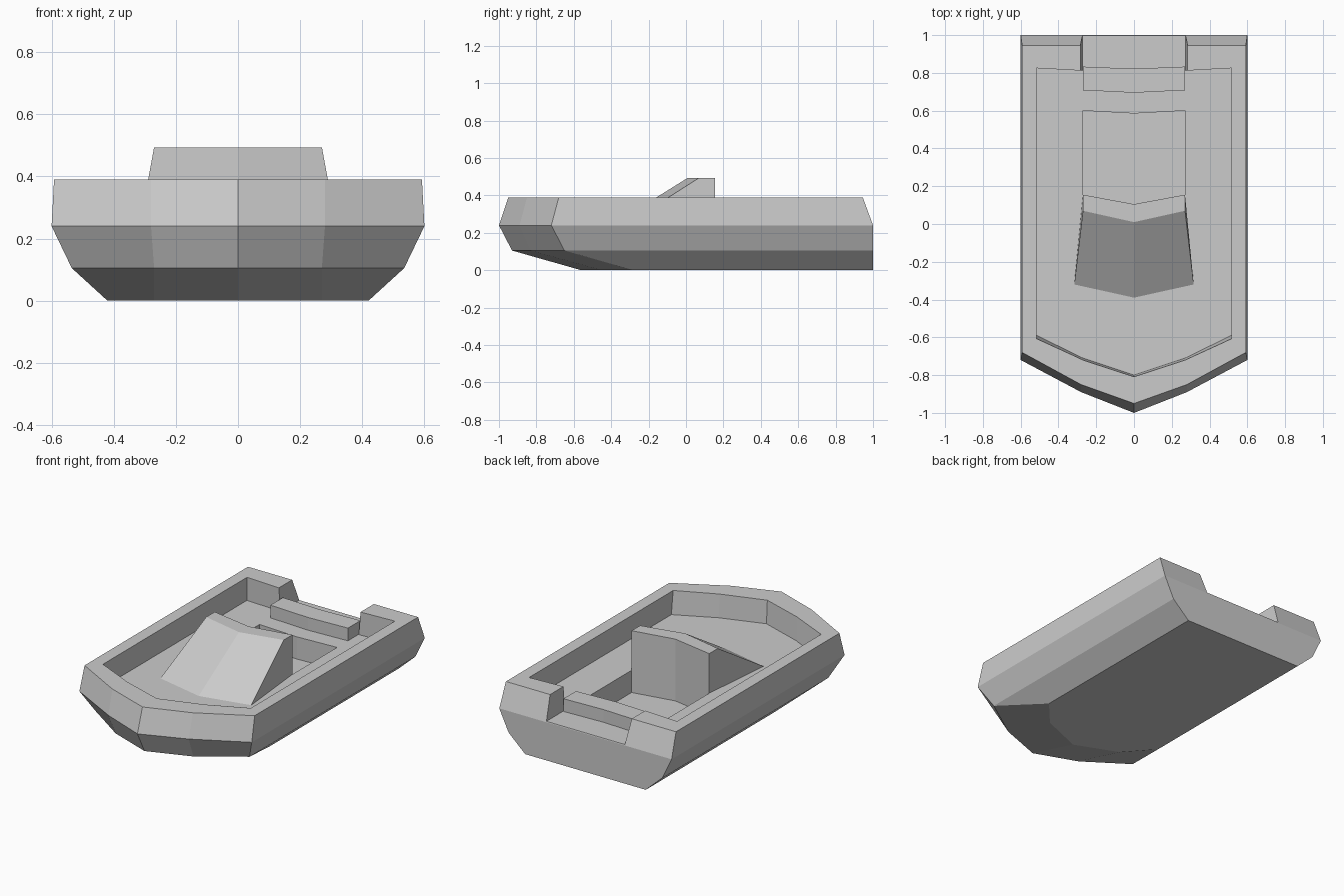
import bpy, bmesh

if "Cube" in bpy.data.objects:
    bpy.data.objects.remove(bpy.data.objects["Cube"])


def loft(name, levels, bottom=True):
    """Solid through horizontal outlines: (z, half outline from front centre to back centre)."""
    bm = bmesh.new()
    rings = []
    for z, half in levels:
        outline = half + [(-x, y) for x, y in reversed(half) if x > 0]
        rings.append([bm.verts.new((x, y, z)) for x, y in outline])
    n = len(rings[0])
    for a, b in zip(rings, rings[1:]):
        for i in range(n):
            j = (i + 1) % n
            bm.faces.new((a[i], a[j], b[j], b[i]))
    if bottom:
        bm.faces.new(rings[0][::-1])
    bm.faces.new(rings[-1])
    bmesh.ops.recalc_face_normals(bm, faces=bm.faces)
    mesh = bpy.data.meshes.new(name)
    bm.to_mesh(mesh)
    bm.free()
    obj = bpy.data.objects.new(name, mesh)
    bpy.context.collection.objects.link(obj)
    return obj


def cut(target, cutter):
    mod = target.modifiers.new(cutter.name, 'BOOLEAN')
    mod.operation = 'DIFFERENCE'
    mod.solver = 'EXACT'
    mod.object = cutter
    bpy.context.view_layer.objects.active = target
    bpy.ops.object.modifier_apply(modifier=mod.name)
    bpy.data.objects.remove(cutter)


FLOOR, PIT, RIM = 0.245, 0.105, 0.39

# Hull with chined sides and a pointed bow
hull = loft("hull", [
    (0.0, [(0, -.56), (.27, -.45), (.42, -.28), (.42, 1), (0, 1)]),
    (0.105, [(0, -.93), (.27, -.83), (.535, -.65), (.535, 1), (0, 1)]),
    (0.24, [(0, -1), (.28, -.89), (.6, -.72), (.6, 1), (0, 1)]),
    (RIM, [(0, -.95), (.28, -.85), (.592, -.68), (.592, .945), (0, .945)]),
])

# Deck cavity inside the rim
cut(hull, loft("deck_cutter", [
    (FLOOR, [(0, -.80), (.27, -.71), (.515, -.59), (.515, .825), (.28, .812), (0, .81)]),
    (0.41, [(0, -.81), (.27, -.722), (.515, -.61), (.515, .825), (.28, .812), (0, .81)]),
]))

# Stern opening in the rim
cut(hull, loft("stern_cutter", [
    (FLOOR, [(0, .7), (.273, .7), (.273, 1.1), (0, 1.1)]),
    (0.41, [(0, .7), (.286, .7), (.286, 1.1), (0, 1.1)]),
]))

# Foot well between console and bench
well = [(0, .105), (.27, .155), (.27, .6), (0, .585)]
cut(hull, loft("well_cutter", [(PIT, well), (0.32, well)]))

# Wedge-shaped console
loft("console", [
    (FLOOR, [(0, -.39), (.316, -.32), (.27, .155), (0, .105)]),
    (0.494, [(0, .01), (.27, .07), (.27, .155), (0, .105)]),
], bottom=False)

# Bench bar at the stern
bar = [(0, .695), (.27, .708), (.27, .833), (0, .822)]
loft("stern_bench", [(FLOOR, bar), (0.325, bar)], bottom=False)
